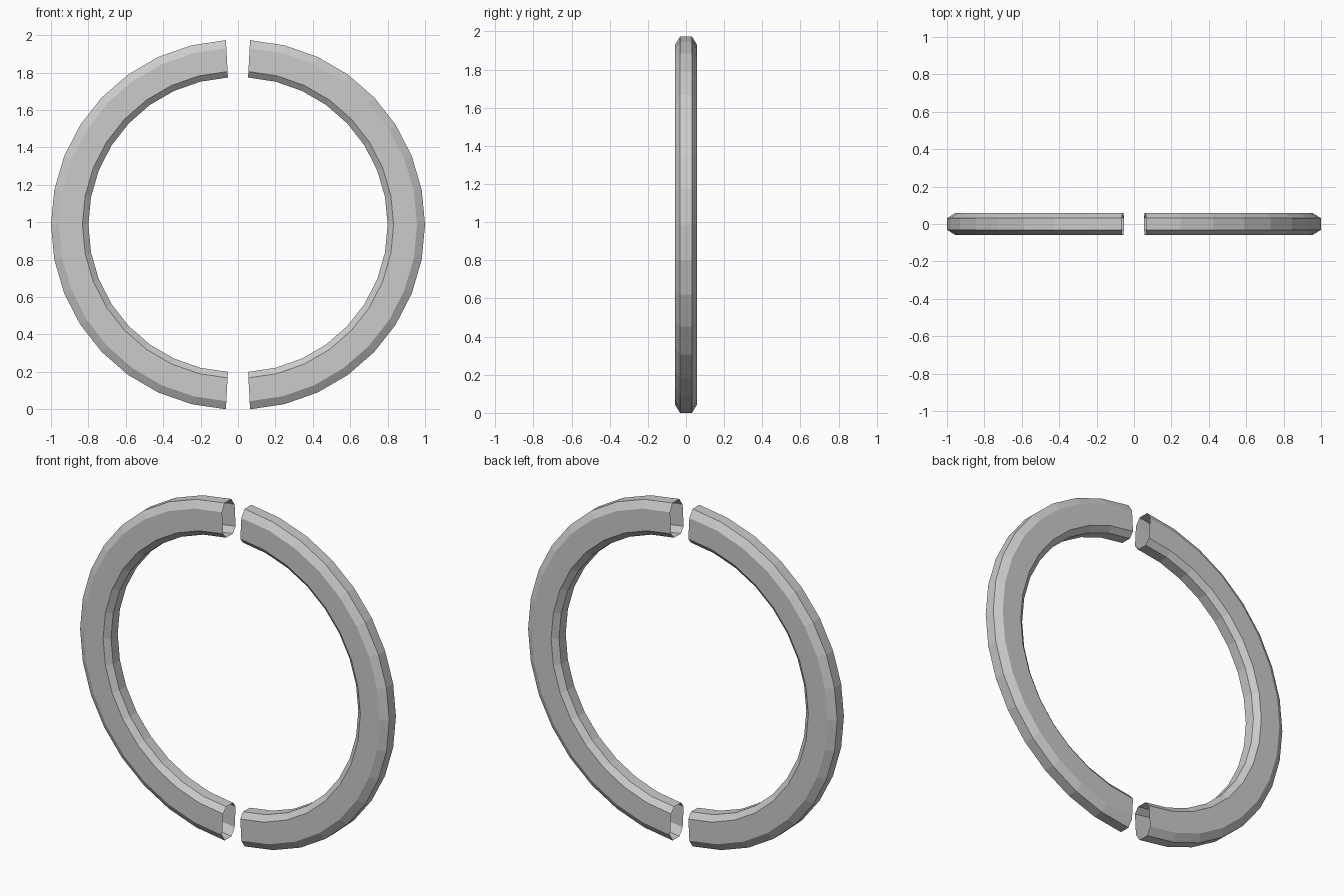
import bpy, bmesh, math

if "Cube" in bpy.data.objects:
    bpy.data.objects.remove(bpy.data.objects["Cube"])

R_MID, SHIFT, SEGS, GAP = 0.988, 0.012, 16, math.radians(3.05)
CZ = R_MID * math.cos(GAP)
# cross-section: (radius, depth), open-ended tube
PROFILE = [(0.988, -0.031), (0.988, 0.031), (0.945, 0.058), (0.82, 0.058),
           (0.788, 0.031), (0.788, -0.031), (0.82, -0.058), (0.945, -0.058)]


def half_ring(name, side):
    bm = bmesh.new()
    rings = []
    for i in range(SEGS + 1):
        a = GAP + (math.pi - 2 * GAP) * i / SEGS
        rings.append([bm.verts.new((side * (SHIFT + r * math.sin(a)), y, CZ + r * math.cos(a)))
                      for r, y in PROFILE])
    n = len(PROFILE)
    for a, b in zip(rings, rings[1:]):
        for j in range(n):
            k = (j + 1) % n
            bm.faces.new((a[j], a[k], b[k], b[j]))
    bmesh.ops.recalc_face_normals(bm, faces=bm.faces)
    # make sure the tube faces outward
    f = max(bm.faces, key=lambda f: abs(f.calc_center_median().x))
    if f.normal.x * side < 0:
        bmesh.ops.reverse_faces(bm, faces=bm.faces)
    me = bpy.data.meshes.new(name)
    bm.to_mesh(me)
    bm.free()
    ob = bpy.data.objects.new(name, me)
    bpy.context.collection.objects.link(ob)


# two facing half rings
half_ring("right_half_ring", 1)
half_ring("left_half_ring", -1)
